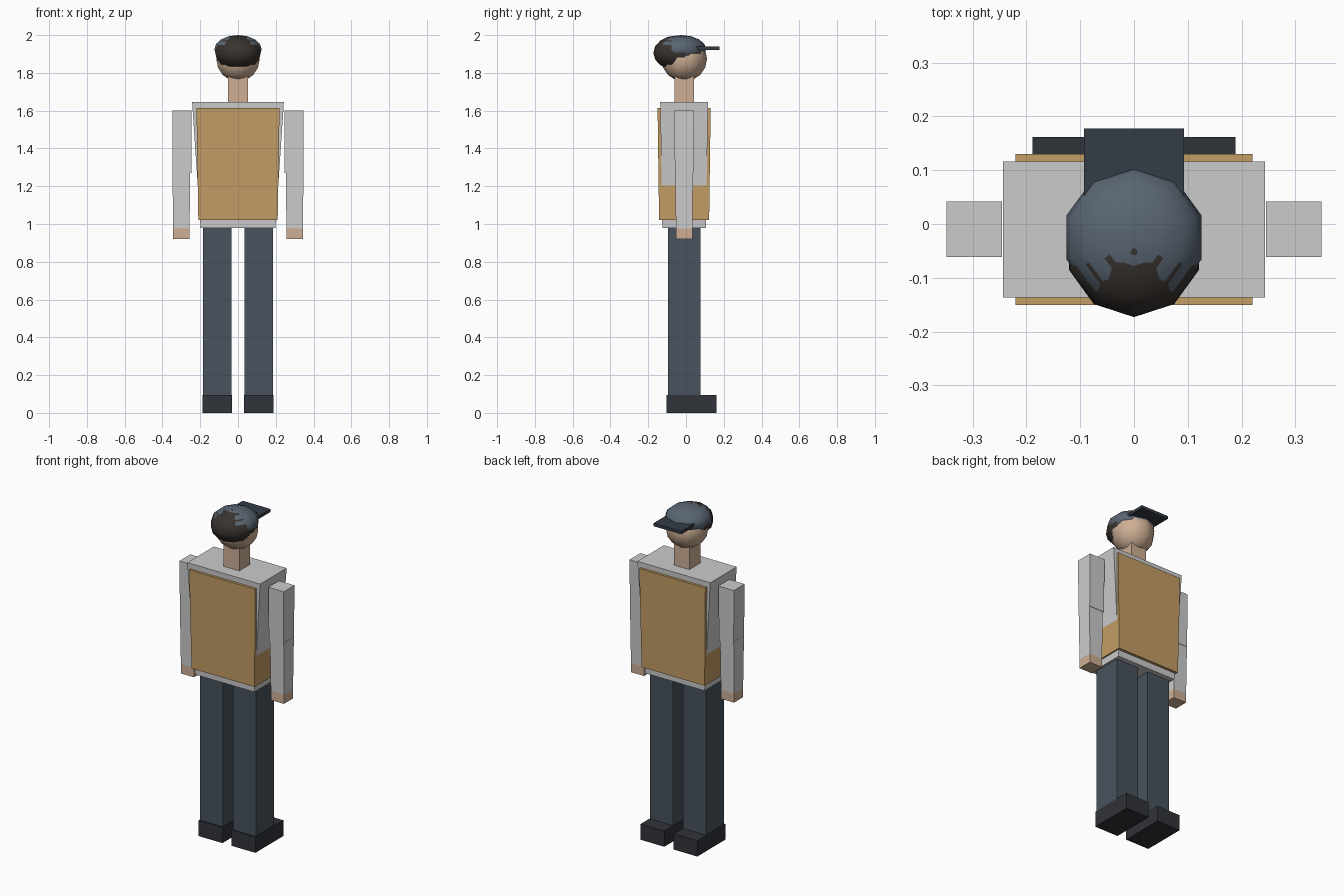
import bpy, bmesh
from mathutils import Matrix

if "Cube" in bpy.data.objects:
    bpy.data.objects.remove(bpy.data.objects["Cube"])

CY = -0.01  # body centre line in y


def material(name, rgb):
    m = bpy.data.materials.new(name)
    m.diffuse_color = (*rgb, 1)
    m.use_nodes = True
    m.node_tree.nodes["Principled BSDF"].inputs["Base Color"].default_value = m.diffuse_color
    return m


SKIN = material("skin", (0.62, 0.43, 0.30))
VEST = material("vest_tan", (0.55, 0.34, 0.13))
TROUSER = material("trouser_blue", (0.065, 0.085, 0.11))
SHOE = material("shoe_dark", (0.03, 0.033, 0.04))
HAIR = material("hair_dark", (0.04, 0.033, 0.028))
CAP = material("cap_blue", (0.10, 0.13, 0.17))
BRIM = material("brim_dark", (0.035, 0.045, 0.06))


def finish(name, bm, mat):
    me = bpy.data.meshes.new(name)
    bm.to_mesh(me)
    bm.free()
    ob = bpy.data.objects.new(name, me)
    bpy.context.collection.objects.link(ob)
    if mat:
        me.materials.append(mat)
    return ob


def block(name, x, y, z0, z1, bottom, top=None, mat=None):
    """Box from z0 to z1 with (half x, half y) given at the bottom and top."""
    top = top or bottom
    bm = bmesh.new()
    bmesh.ops.create_cube(bm, size=2)
    for v in bm.verts:
        hx, hy = top if v.co.z > 0 else bottom
        v.co = (x + v.co.x * hx, y + v.co.y * hy, z1 if v.co.z > 0 else z0)
    return finish(name, bm, mat)


def ball(name, y, z, radii, mat):
    """Ten-sided smooth ellipsoid."""
    bm = bmesh.new()
    bmesh.ops.create_uvsphere(bm, u_segments=10, v_segments=8, radius=1)
    bmesh.ops.transform(bm, verts=bm.verts, matrix=Matrix.Translation((0, y, z)) @ Matrix.Diagonal((*radii, 1)))
    for f in bm.faces:
        f.smooth = True
    return finish(name, bm, mat)


# Torso, vest and neck
block("torso", 0, CY, 0.98, 1.647, (0.198, 0.1155), (0.243, 0.1265))
block("vest", 0, CY, 1.02, 1.615, (0.21, 0.1325), (0.22, 0.1405), VEST)
block("neck", 0, CY, 1.62, 1.80, (0.052, 0.052), mat=SKIN)

# Limbs on both sides
for side, s in (("left", -1), ("right", 1)):
    block(side + "_leg", s * 0.11, CY, 0.05, 0.98, (0.076, 0.086), mat=TROUSER)
    block(side + "_shoe", s * 0.11, 0.029, 0, 0.095, (0.079, 0.133), mat=SHOE)
    block(side + "_upper_arm", s * 0.2965, CY, 1.27, 1.6, (0.049, 0.049), (0.0515, 0.0515))
    block(side + "_forearm", s * 0.3, CY, 0.975, 1.29, (0.0435, 0.0435), (0.047, 0.047))
    block(side + "_hand", s * 0.3, CY, 0.92, 0.975, (0.0435, 0.0435), mat=SKIN)

# Head, hair and cap
ball("head", CY, 1.875, (0.121, 0.121, 0.121), SKIN)
ball("hair", -0.046, 1.906, (0.127, 0.127, 0.092), HAIR)
ball("cap", -0.025, 1.925, (0.132, 0.132, 0.075), CAP)
block("cap_brim", 0, 0.0985, 1.922, 1.94, (0.0925, 0.0785), mat=BRIM)
